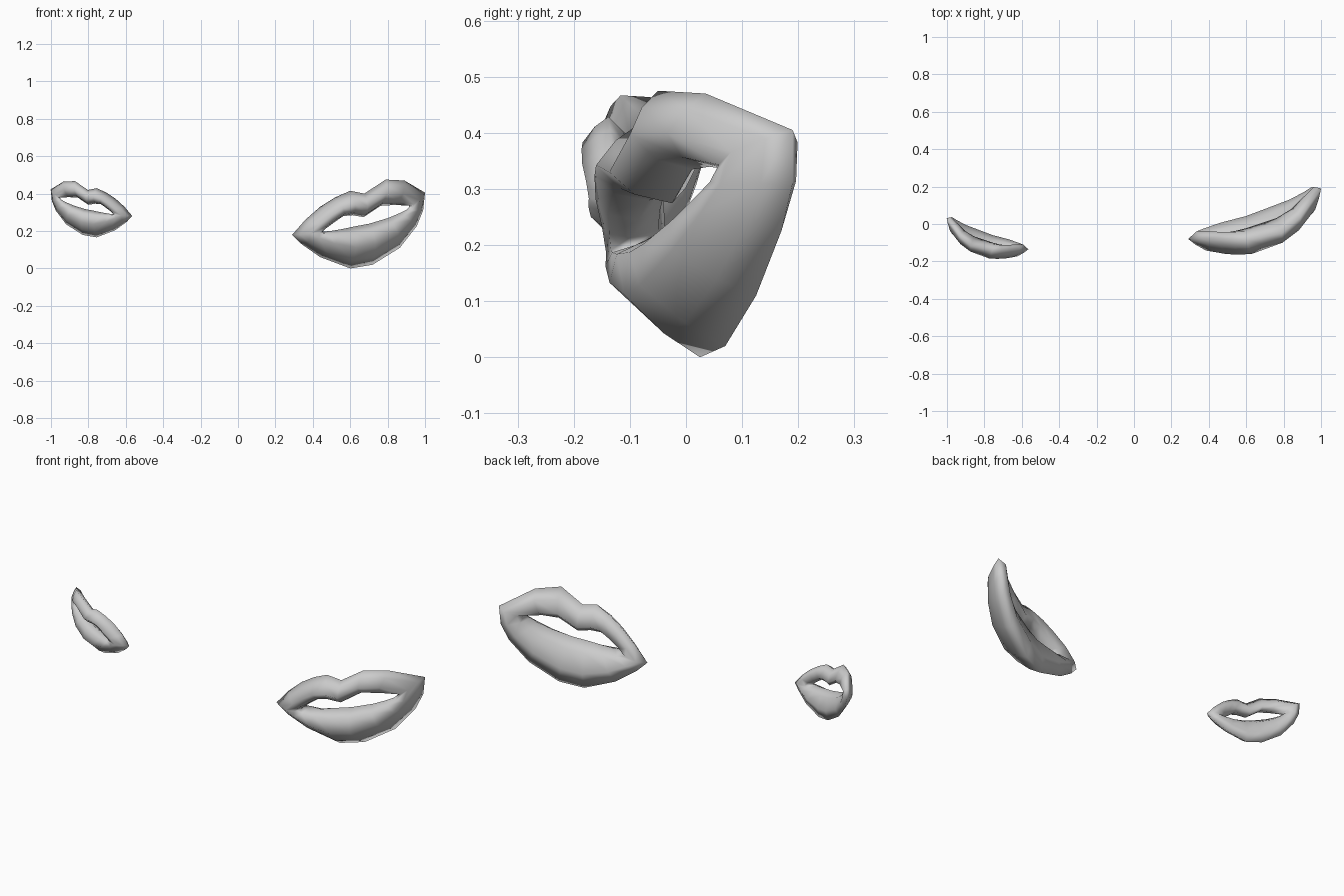
import bpy, bmesh
from mathutils import Vector

cube = bpy.data.objects.get("Cube")
if cube:
    bpy.data.objects.remove(cube)

grey = bpy.data.materials.new("plain_grey")
grey.use_nodes = True
colour = (0.6, 0.6, 0.6, 1)
grey.diffuse_color = colour
grey.node_tree.nodes["Principled BSDF"].inputs["Base Color"].default_value = colour

# Stations around the mouth: outer edge x, y, z; inner edge x, z;
# fullness in front, fullness behind
stations = [
    (.29, -.08, .18, .45, .195, .055, .05),
    (.36, -.075, .26, .47, .215, .07, .045),
    (.44, -.075, .33, .51, .245, .09, .035),
    (.52, -.08, .38, .56, .28, .1, .03),
    (.6, -.085, .415, .61, .285, .105, .03),
    (.675, -.07, .4, .67, .275, .1, .03),
    (.79, -.05, .475, .76, .335, .09, .03),
    (.89, .035, .47, .84, .34, .08, .04),
    (1, .19, .405, .92, .335, .055, .05),
    (.99, .19, .31, .9, .315, .07, .05),
    (.955, .17, .225, .86, .295, .09, .045),
    (.865, .125, .11, .8, .27, .11, .04),
    (.72, .07, .02, .7, .24, .12, .04),
    (.6, .025, 0, .62, .225, .11, .04),
    (.44, -.02, .06, .55, .21, .1, .045),
    (.34, -.06, .13, .49, .2, .075, .05),
]

# Lip cross-section: share of the way to the inner edge, share of fullness
front_section = [(0, 0), (.2, .5), (.52, 1), (.85, .72), (1, .1)]
back_section = [(.8, .9), (.35, 1)]
forward = Vector((.22, -.95, -.05))


def build_lips(name, place):
    bm = bmesh.new()
    rings = []
    for ox, oy, oz, ix, iz, full, back in stations:
        outer = Vector((ox, oy, oz))
        inner = Vector((ix, .38 * ix - .27, iz))
        offsets = [(t, full * b) for t, b in front_section]
        offsets += [(t, -back * b) for t, b in back_section]
        rings.append([bm.verts.new(place(outer.lerp(inner, t) + forward * d))
                      for t, d in offsets])
    count = len(rings[0])
    for i, ring in enumerate(rings):
        after = rings[(i + 1) % len(rings)]
        for j in range(count):
            k = (j + 1) % count
            bm.faces.new((ring[j], ring[k], after[k], after[j]))
    bmesh.ops.recalc_face_normals(bm, faces=bm.faces)
    for face in bm.faces:
        face.smooth = True
    mesh = bpy.data.meshes.new(name)
    bm.to_mesh(mesh)
    bm.free()
    mesh.materials.append(grey)
    lips = bpy.data.objects.new(name, mesh)
    bpy.context.collection.objects.link(lips)


def small_mirrored(p):
    corner = Vector((.29, -.08, .18))
    d = (p - corner) * .615
    return Vector((-.565 - d.x, -.135 + d.y, .28 + d.z * 1.03))


build_lips("large_lips", lambda p: p)
build_lips("small_lips", small_mirrored)
